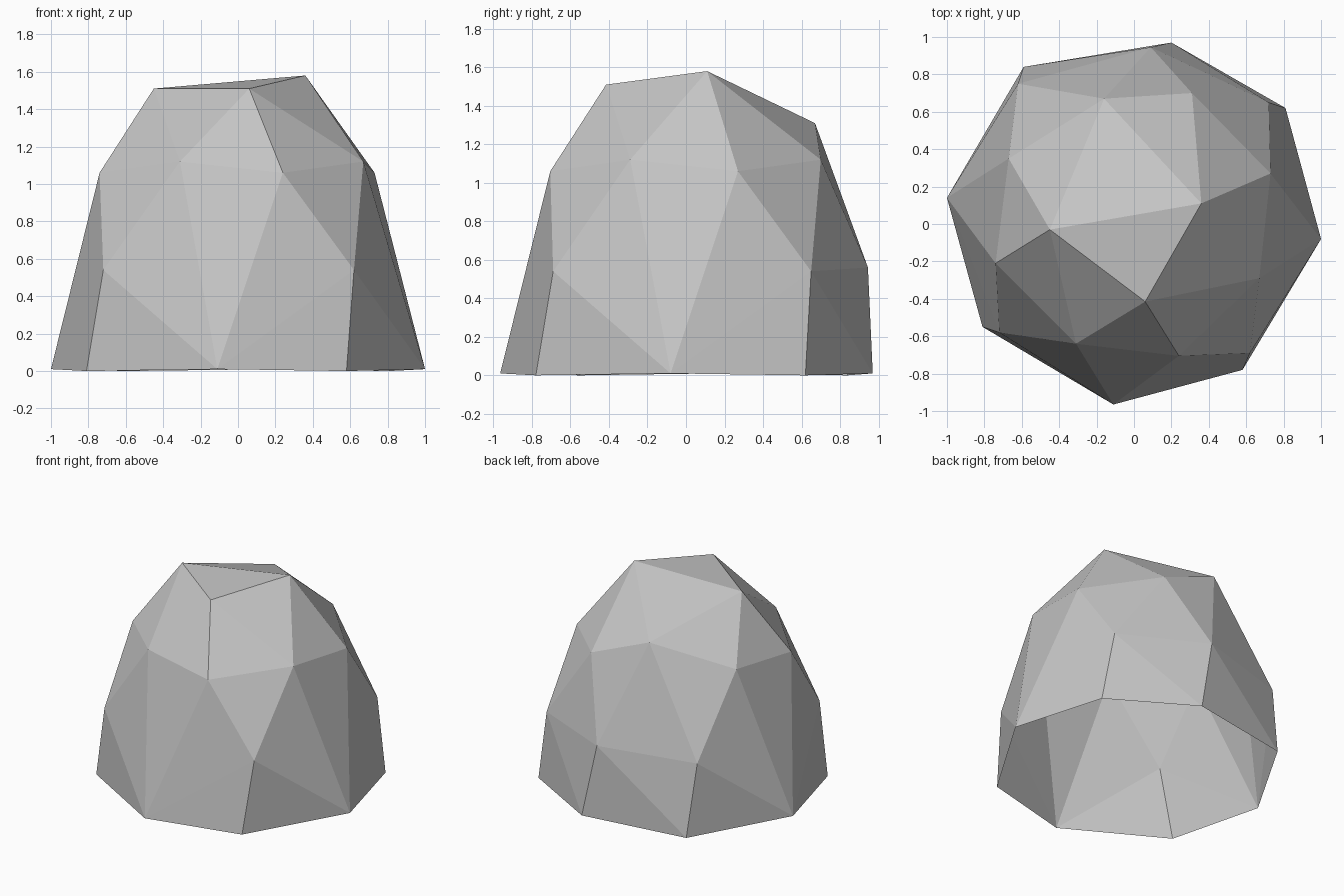
import bpy
import bmesh

default_cube = bpy.data.objects.get("Cube")
if default_cube:
    bpy.data.objects.remove(default_cube, do_unlink=True)


def make_material(name, colour):
    material = bpy.data.materials.new(name)
    material.use_nodes = True
    material.diffuse_color = colour
    shader = next(n for n in material.node_tree.nodes if n.type == "BSDF_PRINCIPLED")
    shader.inputs["Base Color"].default_value = colour
    shader.inputs["Roughness"].default_value = 0.8
    return material


# Corners of the boulder, grouped by height: (height, plan positions)
levels = [
    (0.0, [(-0.81, -0.55), (0.58, -0.78), (0.81, 0.62), (-0.59, 0.84)]),
    (0.01, [(-1, 0.14), (-0.11, -0.965), (1, -0.08), (0.2, 0.97)]),
    (0.54, [(-0.72, -0.58), (0.62, -0.69), (0.72, 0.65), (-0.62, 0.75)]),
    (0.56, [(0.09, 0.945)]),
    (1.06, [(-0.74, -0.21), (0.24, -0.705), (0.73, 0.27)]),
    (1.12, [(-0.31, -0.64), (0.67, -0.29), (0.31, 0.7), (-0.67, 0.35)]),
    (1.31, [(-0.16, 0.67)]),
    (1.51, [(-0.45, -0.03), (0.06, -0.415)]),
    (1.58, [(0.36, 0.11)]),
]

# Wrap the corners in a faceted skin
bm = bmesh.new()
for height, corners in levels:
    for x, y in corners:
        bm.verts.new((x, y, height))
bmesh.ops.convex_hull(bm, input=bm.verts[:])
bmesh.ops.recalc_face_normals(bm, faces=bm.faces[:])

# Leave the underside open
underside = [f for f in bm.faces if all(v.co.z < 0.05 for v in f.verts)]
bmesh.ops.delete(bm, geom=underside, context="FACES")

mesh = bpy.data.meshes.new("boulder")
bm.to_mesh(mesh)
bm.free()
for face in mesh.polygons:
    face.use_smooth = False
mesh.materials.append(make_material("stone grey", (0.56, 0.56, 0.56, 1)))

boulder = bpy.data.objects.new("boulder", mesh)
bpy.context.scene.collection.objects.link(boulder)
